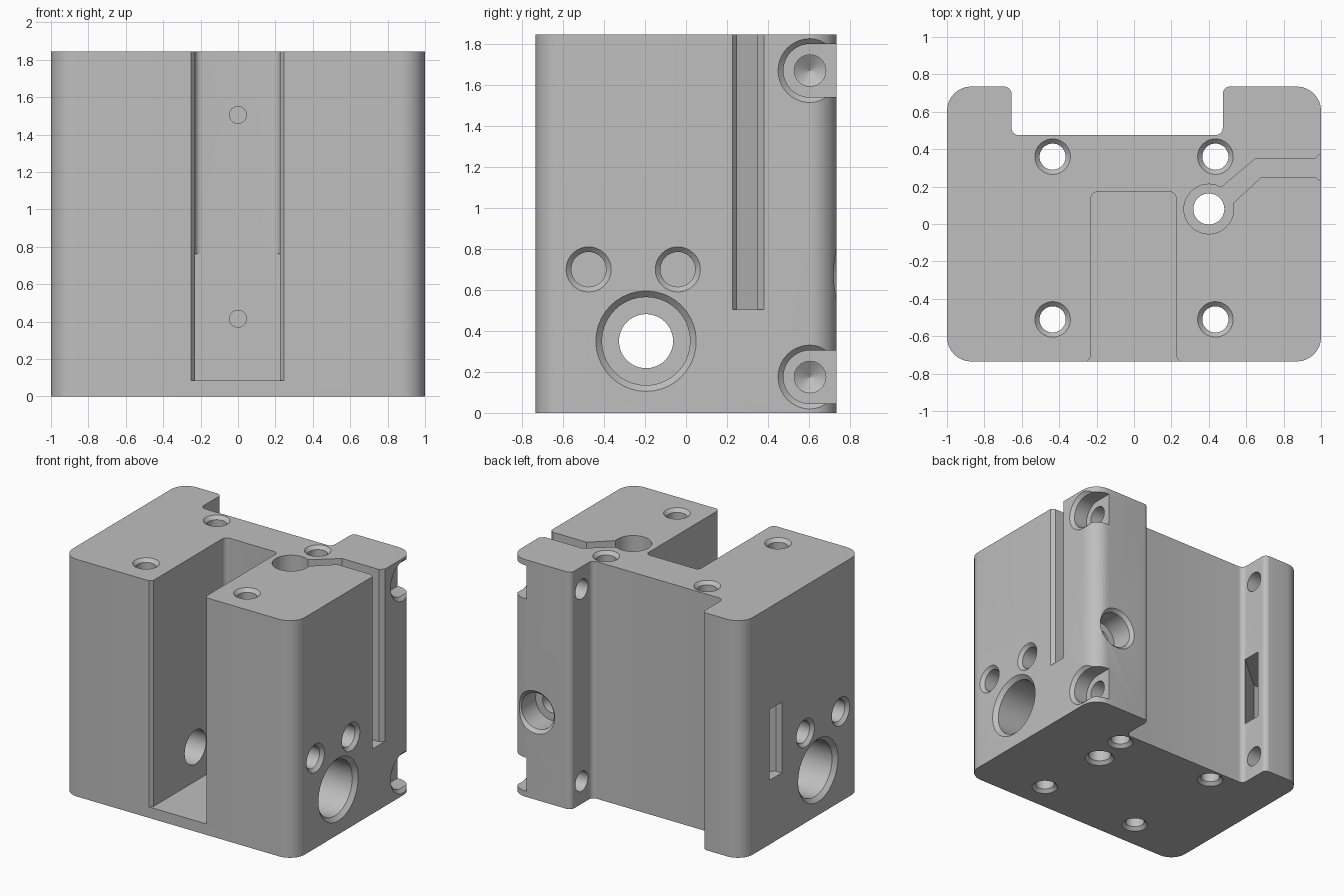
import bpy, bmesh, math
from mathutils import Vector

if "Cube" in bpy.data.objects:
    bpy.data.objects.remove(bpy.data.objects["Cube"], do_unlink=True)

H = 1.845
X, Y, Z = Vector((1, 0, 0)), Vector((0, 1, 0)), Vector((0, 0, 1))


def loft(name, rings):
    """Closed solid through a stack of equal-sized rings."""
    bm = bmesh.new()
    rows = [[bm.verts.new(p) for p in ring] for ring in rings]
    n = len(rows[0])
    bm.faces.new(rows[0])
    bm.faces.new(rows[-1])
    for a, b in zip(rows, rows[1:]):
        for i in range(n):
            j = (i + 1) % n
            bm.faces.new((a[i], a[j], b[j], b[i]))
    bmesh.ops.recalc_face_normals(bm, faces=bm.faces)
    mesh = bpy.data.meshes.new(name)
    bm.to_mesh(mesh)
    bm.free()
    obj = bpy.data.objects.new(name, mesh)
    bpy.context.collection.objects.link(obj)
    return obj


def rounded(corners, steps=8):
    """Outline from (x, y, radius) corners, each replaced by an arc."""
    out = []
    for i, (x, y, r) in enumerate(corners):
        p = Vector((x, y))
        if r == 0:
            out.append(p)
            continue
        a = (Vector(corners[i - 1][:2]) - p).normalized()
        b = (Vector(corners[(i + 1) % len(corners)][:2]) - p).normalized()
        for k in range(steps + 1):
            t = k / steps * math.pi / 2
            out.append(p + a * r * (1 - math.sin(t)) + b * r * (1 - math.cos(t)))
    return out


def prism(name, outline, z0, z1):
    return loft(name, [[(p[0], p[1], z) for p in outline] for z in (z0, z1)])


def drill(name, start, direction, profile, n=40):
    """Turned cutter; profile is (depth, radius) along the direction."""
    u = Vector((direction.y, direction.z, direction.x))
    v = direction.cross(u)
    turns = [2 * math.pi * i / n for i in range(n)]
    return loft(name, [[Vector(start) + direction * d + (u * math.cos(t) + v * math.sin(t)) * r
                        for t in turns] for d, r in profile])


# Block outline with rounded corners and the recess in the back
R, r = 0.13, 0.04
body = prism("mount_block", rounded([
    (-1, -0.735, R), (1, -0.735, R), (1, 0.735, R), (0.475, 0.735, r),
    (0.475, 0.475, r), (-0.655, 0.475, r), (-0.655, 0.735, r), (-1, 0.735, R)]), 0, H)

cutters = []
add = cutters.append

# Front channel: square corners low down, rounded corners above
for z0, z1, rad in ((0.085, 0.76, 0), (0.74, 2, 0.035)):
    add(prism("channel_cutter", rounded([
        (-0.27, -0.76, 0), (0.265, -0.76, 0), (0.225, -0.71, 0), (0.225, 0.172, rad),
        (-0.23, 0.172, rad), (-0.23, -0.71, 0)]), z0, z1))

# Blind holes in the channel wall
for z in (0.415, 1.505):
    add(drill("channel_hole_cutter", (0, 0.172, z), Y, [(-0.05, 0.045), (0.15, 0.045)]))

# Vertical bolt holes, chamfered at both ends
for x in (-0.435, 0.435):
    for y in (-0.51, 0.36):
        add(drill("bolt_hole_cutter", (x, y, H), -Z, [
            (-0.02, 0.115), (0.025, 0.07), (H - 0.025, 0.07), (H + 0.02, 0.115)]))

# Stepped vertical bore and the cable slot leading to the side
add(drill("cable_bore_cutter", (0.4, 0.08, H), -Z, [
    (-0.05, 0.133), (1.345, 0.133), (1.345, 0.083), (H - 0.025, 0.083), (H + 0.02, 0.128)]))
add(prism("cable_slot_cutter", [
    (1.02, 0.21), (0.97, 0.25), (0.68, 0.25), (0.48, 0.065),
    (0.4, 0.14), (0.65, 0.35), (0.97, 0.35), (1.02, 0.4)], 0.505, 2))

# Shaft bores and pin holes on both sides
for s in (1, -1):
    add(drill("shaft_bore_cutter", (s, -0.195, 0.35), -s * X, [
        (-0.03, 0.275), (0.03, 0.215), (0.4, 0.215), (0.4, 0.132), (0.85, 0.132)]))
    for y in (-0.475, -0.04):
        add(drill("pin_hole_cutter", (s, y, 0.7), -s * X, [
            (-0.02, 0.13), (0.025, 0.085), (0.3, 0.085)]))


# Clamp screw holes with open head pockets
def pocket_ring(x, z, rad):
    arc = [math.pi * (0.5 + i / 20) for i in range(21)]
    pts = [(x, 0.605 + rad * math.cos(t), z + rad * math.sin(t)) for t in arc]
    return pts + [(x, 0.85, z - rad), (x, 0.85, z + rad)]


for z in (0.175, 1.67):
    add(loft("screw_pocket_cutter", [
        pocket_ring(1.025, z, 0.182), pocket_ring(0.975, z, 0.13), pocket_ring(0.86, z, 0.13)]))
    add(drill("screw_hole_cutter", (1, 0.605, z), -X, [
        (0.1, 0.077), (1.88, 0.077), (1.93, 0.001)]))

# Stepped hole in the back face
add(drill("back_hole_cutter", (0.78, 0.735, 0.68), -Y, [
    (-0.02, 0.185), (0.025, 0.14), (0.2, 0.14), (0.2, 0.08), (0.44, 0.08)]))

# Strap slot running diagonally through the left rear pillar
add(prism("strap_slot_cutter", [
    (-1.05, 0.25), (-0.95, 0.25), (-0.6, 0.55), (-0.6, 0.66), (-0.7, 0.64), (-1.05, 0.36)],
    0.5, 1.05))

# Cut everything out of the block
bpy.context.view_layer.objects.active = body
for c in cutters:
    c.hide_render = True
    m = body.modifiers.new(c.name, "BOOLEAN")
    m.operation = "DIFFERENCE"
    m.solver = "EXACT"
    m.object = c
    bpy.ops.object.modifier_apply(modifier=m.name)
    bpy.data.objects.remove(c, do_unlink=True)

# Plain grey material and smooth rounds
grey = bpy.data.materials.new("plain_grey")
grey.use_nodes = True
colour = (0.52, 0.52, 0.52, 1)
grey.diffuse_color = colour
grey.node_tree.nodes["Principled BSDF"].inputs["Base Color"].default_value = colour
body.data.materials.clear()
body.data.materials.append(grey)
for o in bpy.context.selected_objects:
    o.select_set(False)
body.select_set(True)
bpy.ops.object.shade_smooth_by_angle(angle=math.radians(25))
